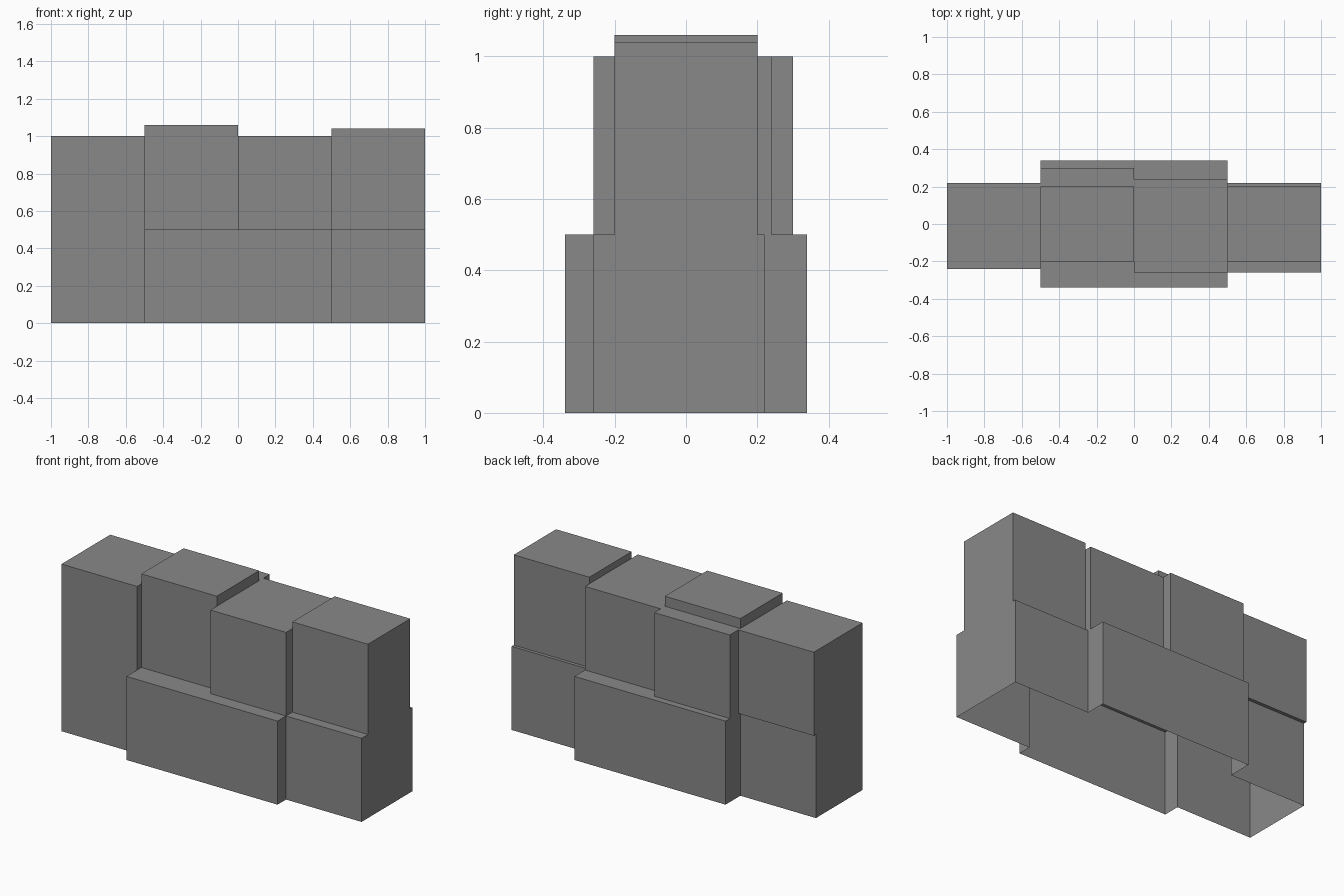
import bpy, bmesh
from itertools import product

if "Cube" in bpy.data.objects:
    bpy.data.objects.remove(bpy.data.objects["Cube"])

# Stone blocks of the wall: (x0, x1, y0, y1, z0, z1)
STONES = [
    (-1.0, -0.5, -0.24, 0.20, 0.0, 0.5),   # left end, lower
    (-1.0, -0.5, -0.24, 0.22, 0.5, 1.0),   # left end, upper
    (-0.5, 0.5, -0.34, 0.34, 0.0, 0.5),    # wide base stone
    (0.5, 1.0, -0.26, 0.22, 0.0, 0.5),     # right end, lower
    (-0.5, 0.0, -0.20, 0.30, 0.5, 1.0),    # upper middle left
    (-0.5, 0.0, -0.20, 0.20, 1.0, 1.06),   # raised cap
    (0.0, 0.5, -0.26, 0.24, 0.5, 1.0),     # upper middle right
    (0.5, 1.0, -0.20, 0.20, 0.5, 1.04),    # right end, upper
]


def merged_shell(name, boxes):
    """One outer skin around touching boxes, open at the bottom."""
    cuts = [sorted({v for b in boxes for v in b[2 * a:2 * a + 2]}) for a in range(3)]

    def filled(cell):
        if any(not 0 <= cell[a] < len(cuts[a]) - 1 for a in range(3)):
            return False
        mid = [(cuts[a][cell[a]] + cuts[a][cell[a] + 1]) / 2 for a in range(3)]
        return any(all(b[2 * a] < mid[a] < b[2 * a + 1] for a in range(3)) for b in boxes)

    bm = bmesh.new()
    for cell in product(*(range(len(c) - 1) for c in cuts)):
        if not filled(cell):
            continue
        for axis, side in product(range(3), (0, 1)):
            near = list(cell)
            near[axis] += 2 * side - 1
            if filled(near) or (axis == 2 and near[2] < 0):
                continue
            # Quad on the exposed side, wound to face outwards
            u, v = (axis + 1) % 3, (axis + 2) % 3
            corners = []
            for du, dv in ((0, 0), (1, 0), (1, 1), (0, 1)):
                i = list(cell)
                i[axis] += side
                i[u] += du
                i[v] += dv
                corners.append(bm.verts.new([cuts[a][i[a]] for a in range(3)]))
            bm.faces.new(corners if side else corners[::-1])
    bmesh.ops.remove_doubles(bm, verts=bm.verts[:], dist=1e-4)
    bmesh.ops.dissolve_limit(bm, angle_limit=0.01, verts=bm.verts[:], edges=bm.edges[:])
    mesh = bpy.data.meshes.new(name)
    bm.to_mesh(mesh)
    bm.free()
    obj = bpy.data.objects.new(name, mesh)
    bpy.context.collection.objects.link(obj)
    return obj


wall = merged_shell("stone_block_wall", STONES)

# Dark grey stone
stone = bpy.data.materials.new("stone")
stone.diffuse_color = (0.25, 0.25, 0.25, 1.0)
stone.use_nodes = True
stone.node_tree.nodes["Principled BSDF"].inputs["Base Color"].default_value = stone.diffuse_color
wall.data.materials.append(stone)
